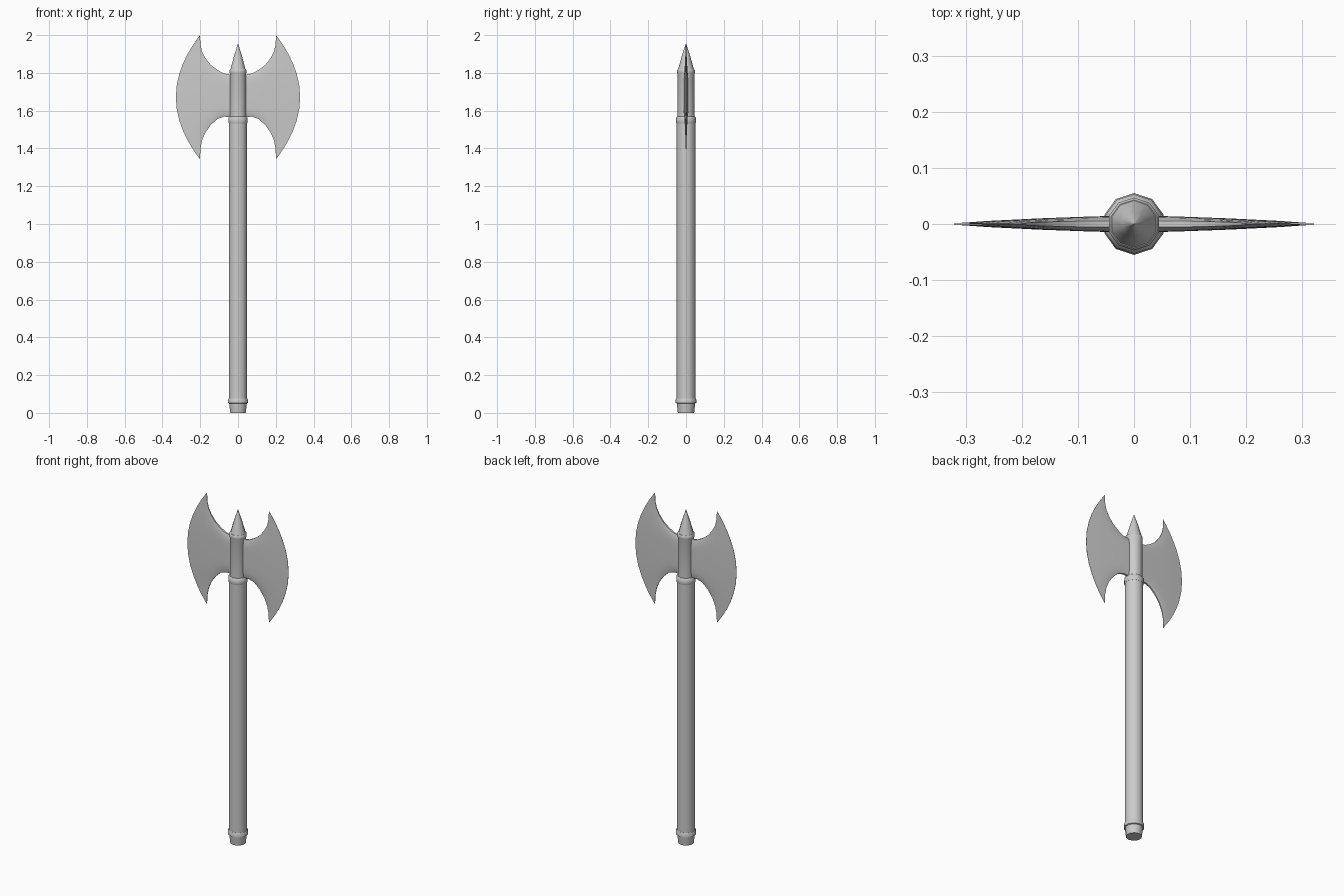
import bpy, bmesh, math

if "Cube" in bpy.data.objects:
    bpy.data.objects.remove(bpy.data.objects["Cube"])

SIDES = 10


def finish(name, bm, angle=40):
    bmesh.ops.recalc_face_normals(bm, faces=bm.faces[:])
    me = bpy.data.meshes.new(name)
    bm.to_mesh(me)
    bm.free()
    ob = bpy.data.objects.new(name, me)
    bpy.context.collection.objects.link(ob)
    bpy.ops.object.select_all(action='DESELECT')
    ob.select_set(True)
    bpy.context.view_layer.objects.active = ob
    bpy.ops.object.shade_smooth_by_angle(angle=math.radians(angle))
    return ob


def loft(loops):
    """Closed solid through a series of equal-length point loops."""
    bm = bmesh.new()
    rings = [[bm.verts.new(p) for p in loop] for loop in loops]
    n = len(rings[0])
    for a, b in zip(rings, rings[1:]):
        for i in range(n):
            j = (i + 1) % n
            bm.faces.new((a[i], a[j], b[j], b[i]))
    bm.faces.new(rings[0])
    bm.faces.new(rings[-1])
    return bm


def lathe(name, profile):
    angles = [math.pi / 2 + 2 * math.pi * i / SIDES for i in range(SIDES)]
    bm = loft([[(r * math.cos(a), r * math.sin(a), z) for a in angles]
               for r, z in profile])
    bmesh.ops.remove_doubles(bm, verts=bm.verts[:], dist=1e-5)
    return finish(name, bm)


# Shaft parts, as (radius, height) profiles
lathe("pommel", [(0.043, 0), (0.049, 0.05), (0.055, 0.053),
                 (0.055, 0.068), (0.051, 0.077)])
lathe("handle", [(0.05, 0.07), (0.05, 1.54)])
lathe("collar", [(0.051, 1.533), (0.053, 1.54), (0.053, 1.562), (0.046, 1.57)])
lathe("head_socket", [(0.045, 1.56), (0.045, 1.795), (0.047, 1.802),
                      (0.047, 1.815), (0.043, 1.82)])
lathe("top_spike", [(0.043, 1.815), (0.022, 1.89), (0.0002, 1.957)])

# Double blade: columns from root to cutting edge
# (end x, top z, bottom z, middle x, half thickness)
columns = [
    (0.03, 1.790, 1.567, 0.03, 0.0145),
    (0.075, 1.797, 1.568, 0.075, 0.0135),
    (0.11, 1.816, 1.556, 0.115, 0.012),
    (0.145, 1.843, 1.523, 0.17, 0.010),
    (0.174, 1.880, 1.482, 0.22, 0.0075),
    (0.191, 1.915, 1.440, 0.26, 0.0055),
    (0.199, 1.950, 1.398, 0.295, 0.003),
    (0.201, 2.000, 1.343, 0.329, 0.0008),
]
STEPS = 16
loops = []
for xe, zt, zb, xm, h in columns:
    front, back = [], []
    for i in range(STEPS + 1):
        v = -math.cos(math.pi * i / STEPS)      # denser near the rims
        x = xe + (xm - xe) * (1 - v * v)
        z = (zt + zb) / 2 + v * (zt - zb) / 2
        y = h * (1 - 0.6 * v ** 6)
        front.append((x, -y, z))
        back.append((x, y, z))
    loops.append(front + back[::-1])
blade = finish("axe_blades", loft(loops))
blade.modifiers.new("Mirror", 'MIRROR').use_mirror_merge = False
